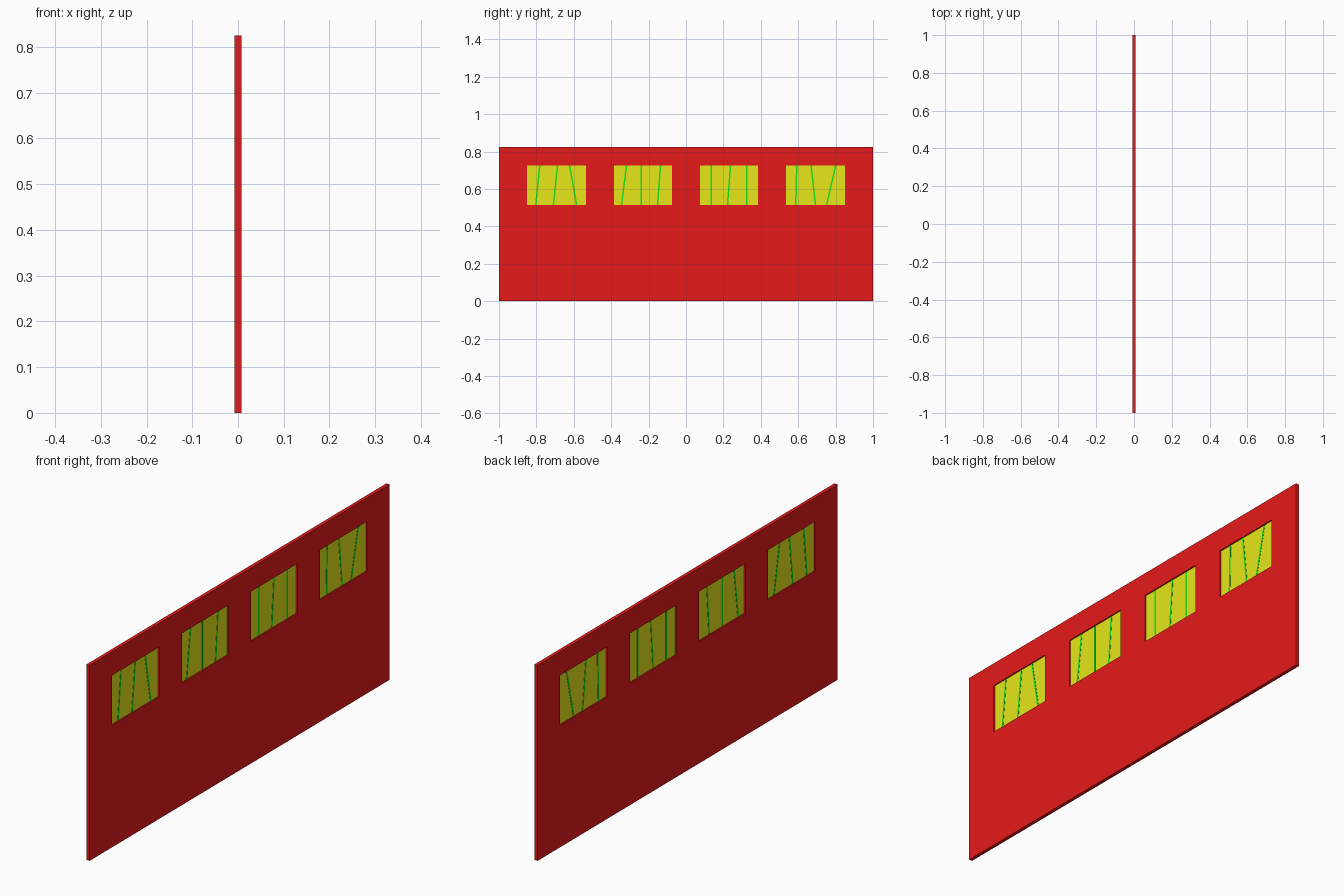
import bpy, bmesh

if "Cube" in bpy.data.objects:
    bpy.data.objects.remove(bpy.data.objects["Cube"])

WALL_T = 0.015    # wall thickness
PANE_T = 0.004    # pane thickness
BAR_T = 0.006     # strips stand slightly proud of the pane on both sides
BAR_W = 0.008
HEIGHT, Z0, Z1 = 0.825, 0.515, 0.725


def material(name, rgb):
    m = bpy.data.materials.new(name)
    m.diffuse_color = (*rgb, 1)
    m.use_nodes = True
    m.node_tree.nodes["Principled BSDF"].inputs["Base Color"].default_value = m.diffuse_color
    return m


def make_object(name, bm, mat):
    bmesh.ops.recalc_face_normals(bm, faces=bm.faces)
    mesh = bpy.data.meshes.new(name)
    bm.to_mesh(mesh)
    bm.free()
    mesh.materials.append(mat)
    obj = bpy.data.objects.new(name, mesh)
    bpy.context.collection.objects.link(obj)
    return obj


def extrude_x(bm, faces, thickness):
    """Thicken flat faces lying at x = -thickness/2 into a slab."""
    ret = bmesh.ops.extrude_face_region(bm, geom=faces, use_keep_orig=True)
    verts = [g for g in ret["geom"] if isinstance(g, bmesh.types.BMVert)]
    bmesh.ops.translate(bm, verts=verts, vec=(thickness, 0, 0))


def add_slab(bm, outline, thickness):
    verts = [bm.verts.new((-thickness / 2, y, z)) for y, z in outline]
    extrude_x(bm, [bm.faces.new(verts)], thickness)


red = material("red_wall", (0.8, 0.01, 0.01))
yellow = material("yellow_glass", (0.8, 0.8, 0.01))
green = material("green_strip", (0.01, 0.8, 0.01))

# Window openings, mirrored about y = 0
half = [(0.075, 0.385), (0.535, 0.85)]
openings = sorted([(-b, -a) for a, b in half] + half)

# Wall: a grid of cells with the openings left out, then thickened
ys = [-1] + [y for o in openings for y in o] + [1]
zs = [0, Z0, Z1, HEIGHT]
bm = bmesh.new()
grid = [[bm.verts.new((-WALL_T / 2, y, z)) for z in zs] for y in ys]
cells = []
for i in range(len(ys) - 1):
    for k in range(len(zs) - 1):
        if not (k == 1 and i % 2 == 1):
            cells.append(bm.faces.new((grid[i][k], grid[i + 1][k],
                                       grid[i + 1][k + 1], grid[i][k + 1])))
extrude_x(bm, cells, WALL_T)
make_object("wall", bm, red)

# Strips on each pane: (y at the bottom, y at the top)
strips = [
    [(-0.803, -0.782), (-0.709, -0.687), (-0.585, -0.622)],
    [(-0.345, -0.318), (-0.238, -0.238), (-0.152, -0.136)],
    [(0.134, 0.134), (0.222, 0.238), (0.324, 0.324)],
    [(0.587, 0.592), (0.692, 0.669), (0.752, 0.800)],
]

# Window panes recessed in the openings, with their strips
for n, ((a, b), lines) in enumerate(zip(openings, strips), 1):
    bm = bmesh.new()
    add_slab(bm, [(a, Z0), (b, Z0), (b, Z1), (a, Z1)], PANE_T)
    make_object(f"window_pane_{n}", bm, yellow)

    bm = bmesh.new()
    w = BAR_W / 2
    for lo, hi in lines:
        add_slab(bm, [(lo - w, Z0), (lo + w, Z0), (hi + w, Z1), (hi - w, Z1)], BAR_T)
    make_object(f"window_strips_{n}", bm, green)
